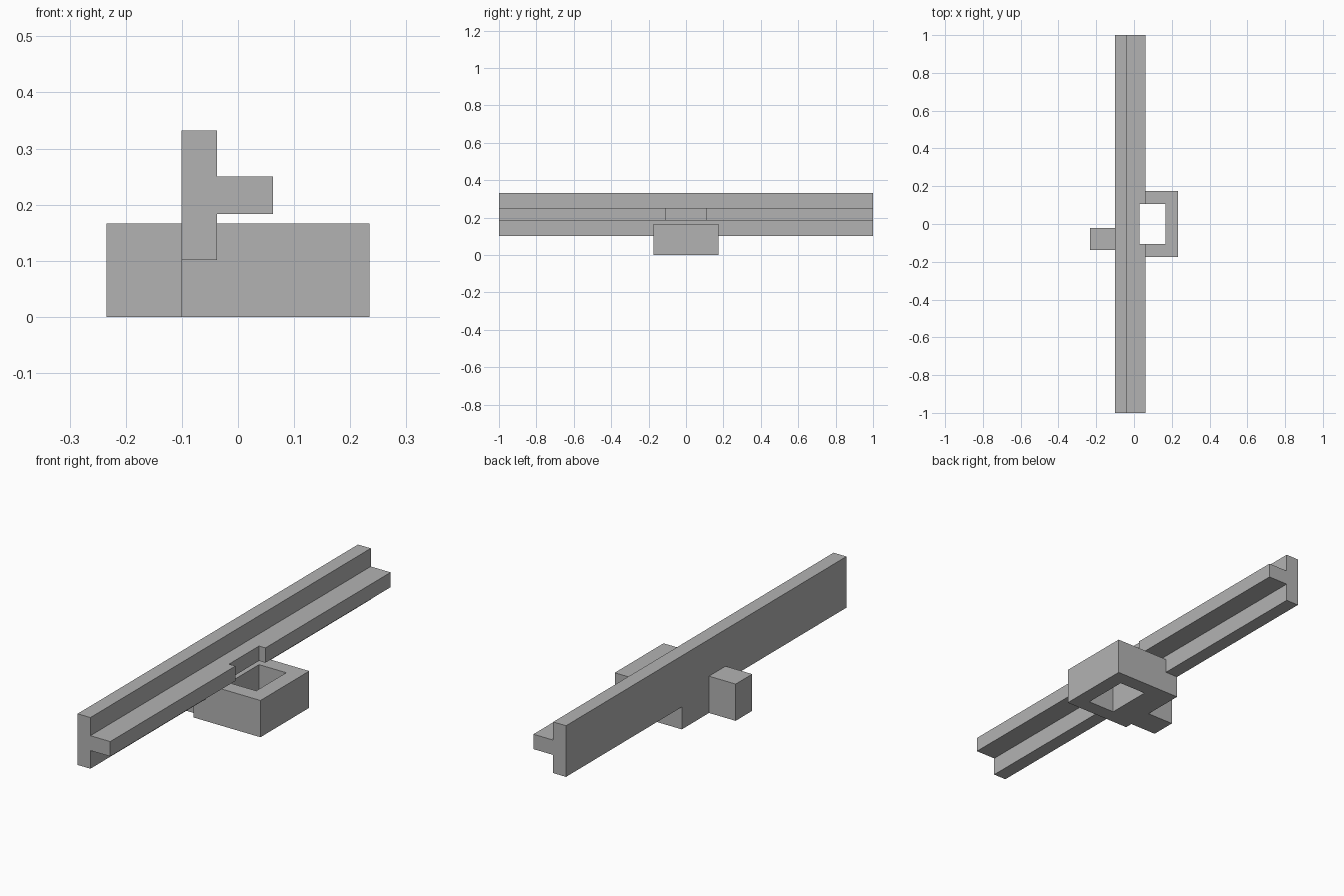
import bpy
import bmesh

cube = bpy.data.objects.get("Cube")
if cube:
    bpy.data.objects.remove(cube, do_unlink=True)

grey = bpy.data.materials.new("plain_grey")
colour = (0.45, 0.45, 0.45, 1.0)
grey.use_nodes = True
grey.diffuse_color = colour
grey.node_tree.nodes["Principled BSDF"].inputs["Base Color"].default_value = colour


def extrude_profile(name, outline, direction):
    """Extrude a closed outline of 3D points along a direction."""
    bm = bmesh.new()
    face = bm.faces.new([bm.verts.new(p) for p in outline])
    result = bmesh.ops.extrude_face_region(bm, geom=[face], use_keep_orig=True)
    moved = [g for g in result["geom"] if isinstance(g, bmesh.types.BMVert)]
    bmesh.ops.translate(bm, verts=moved, vec=direction)
    bmesh.ops.recalc_face_normals(bm, faces=bm.faces)
    mesh = bpy.data.meshes.new(name)
    bm.to_mesh(mesh)
    bm.free()
    mesh.materials.append(grey)
    obj = bpy.data.objects.new(name, mesh)
    bpy.context.collection.objects.link(obj)
    return obj


# Shared dimensions
back, web_face, flange_edge = -0.101, -0.037, 0.062
side = 0.234
half_depth, half_hole = 0.174, 0.107
bracket_top = 0.166

# T-shaped rail running front to back
rail_profile = [(back, 0.101), (web_face, 0.101), (web_face, 0.183),
                (flange_edge, 0.183), (flange_edge, 0.25),
                (web_face, 0.25), (web_face, 0.332), (back, 0.332)]
rail = extrude_profile("rail", [(x, -1, z) for x, z in rail_profile], (0, 2, 0))

# Bracket block with its side peg
bracket_outline = [(side, -half_depth), (side, half_depth),
                   (back, half_depth), (back, -0.02), (-side, -0.02),
                   (-side, -0.138), (back, -0.138), (back, -half_depth)]
bracket = extrude_profile("bracket", [(x, y, 0) for x, y in bracket_outline],
                          (0, 0, bracket_top))

# One square opening passes through the bracket and notches the rail flange
opening = [(0.03, -half_hole), (0.166, -half_hole),
           (0.166, half_hole), (0.03, half_hole)]
cutter = extrude_profile("opening_cutter", [(x, y, -0.1) for x, y in opening],
                         (0, 0, 0.6))
cutter.hide_render = True

for part in (rail, bracket):
    cut = part.modifiers.new("opening", 'BOOLEAN')
    cut.operation = 'DIFFERENCE'
    cut.solver = 'EXACT'
    cut.object = cutter
    bpy.context.view_layer.objects.active = part
    bpy.ops.object.modifier_apply(modifier=cut.name)

bpy.data.objects.remove(cutter, do_unlink=True)
